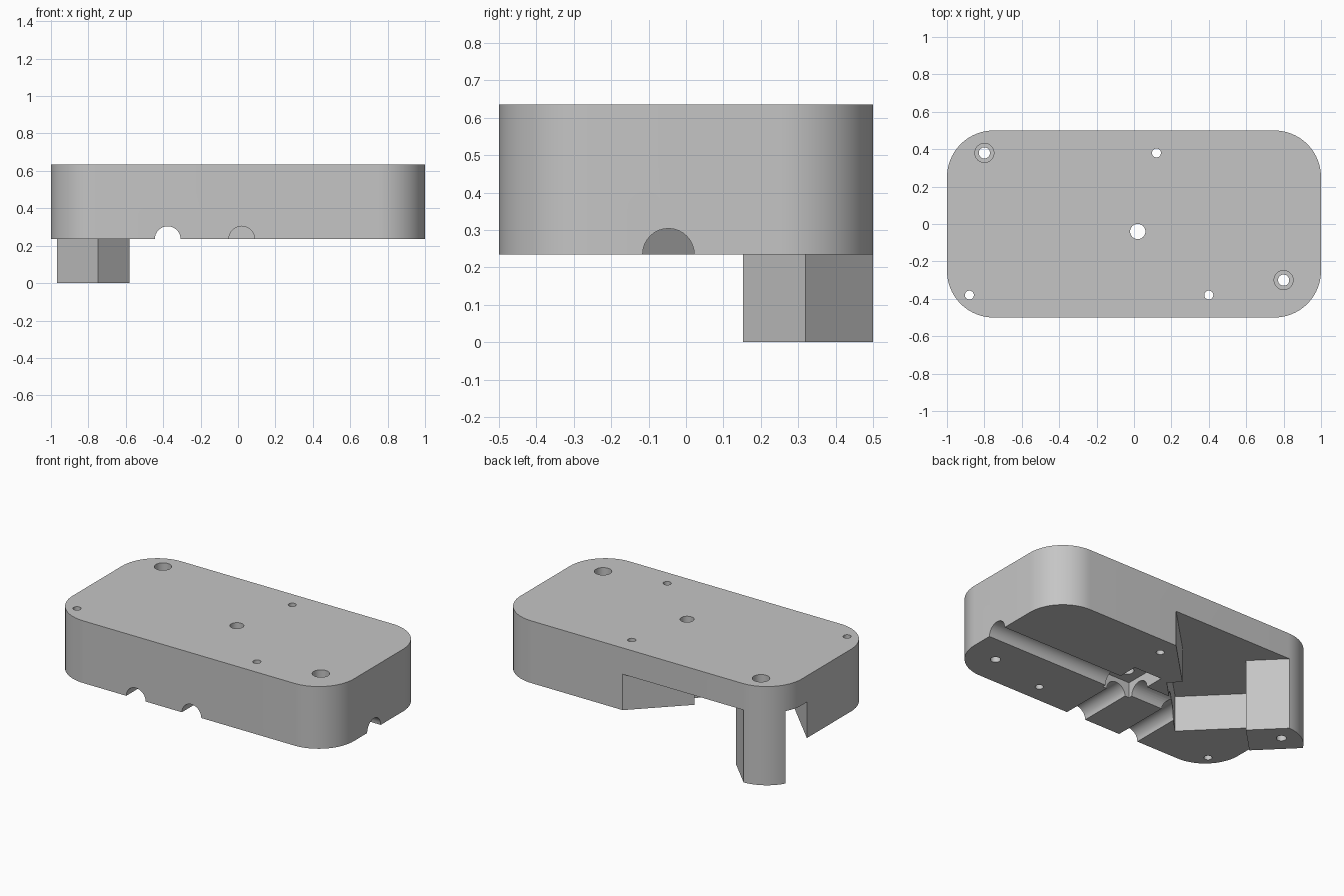
import bpy, bmesh, math
from mathutils import Matrix, Vector

cube = bpy.data.objects.get("Cube")
if cube:
    bpy.data.objects.remove(cube)

BASE, TOP, CEILING = 0.235, 0.635, 0.466   # housing underside, top, recess ceiling

grey = bpy.data.materials.new("plain grey")
grey.use_nodes = True
colour = (0.56, 0.56, 0.56, 1)
grey.diffuse_color = colour
grey.node_tree.nodes["Principled BSDF"].inputs["Base Color"].default_value = colour


def new_object(name, bm):
    bmesh.ops.recalc_face_normals(bm, faces=bm.faces)
    mesh = bpy.data.meshes.new(name)
    bm.to_mesh(mesh)
    bm.free()
    mesh.materials.append(grey)
    obj = bpy.data.objects.new(name, mesh)
    bpy.context.collection.objects.link(obj)
    return obj


def prism(name, outline, z0, z1):
    """Extrude a flat outline from z0 up to z1."""
    bm = bmesh.new()
    face = bm.faces.new([bm.verts.new((x, y, z0)) for x, y in outline])
    grown = bmesh.ops.extrude_face_region(bm, geom=[face])["geom"]
    bmesh.ops.translate(bm, vec=(0, 0, z1 - z0),
                        verts=[v for v in grown if isinstance(v, bmesh.types.BMVert)])
    return new_object(name, bm)


def rod(name, start, end, radius, sides=32):
    """Cylinder between two points."""
    a, b = Vector(start), Vector(end)
    turn = (b - a).to_track_quat('Z', 'Y').to_matrix().to_4x4()
    bm = bmesh.new()
    bmesh.ops.create_cone(bm, cap_ends=True, segments=sides, radius1=radius, radius2=radius,
                          depth=(b - a).length,
                          matrix=Matrix.Translation((a + b) / 2) @ turn)
    return new_object(name, bm)


def boolean(target, tool, operation='DIFFERENCE'):
    mod = target.modifiers.new(operation.lower(), 'BOOLEAN')
    mod.operation, mod.solver, mod.object = operation, 'EXACT', tool
    bpy.context.view_layer.objects.active = target
    bpy.ops.object.modifier_apply(modifier=mod.name)
    bpy.data.objects.remove(tool)


def rectangle(x0, x1, y0, y1):
    return [(x0, y0), (x1, y0), (x1, y1), (x0, y1)]


def diagonal(points):
    """Turn diagonal coordinates (x + y, y - x) into x, y."""
    return [((u - v) / 2, (u + v) / 2) for u, v in points]


def rounded_outline(half_x, half_y, radius, steps=20):
    points = []
    for corner, (sx, sy) in enumerate([(1, 1), (-1, 1), (-1, -1), (1, -1)]):
        for i in range(steps + 1):
            a = math.pi / 2 * (corner + i / steps)
            points.append((sx * (half_x - radius) + radius * math.cos(a),
                           sy * (half_y - radius) + radius * math.sin(a)))
    return points


# Rounded block, tall enough to hold the leg
housing = prism("housing_with_leg", rounded_outline(1, 0.5, 0.25), 0, TOP)

# Everything below the underside, plus the diagonal recess, except the leg
waste = prism("waste_cutter", rectangle(-1.5, 1.5, -1, 1), -0.5, BASE)
recess = diagonal([(-0.8, 0.27), (0, 0.27), (0, 0.4), (1.4, 0.4), (1.4, 2), (-0.8, 2)])
boolean(waste, prism("recess_cutter", recess, -0.3, CEILING), 'UNION')
leg = diagonal(rectangle(-0.595, -0.26, 0.9, 2.8))
boolean(waste, prism("leg_keeper", leg, -1, 1))
boolean(housing, waste)

# Pocket round the central hole
boolean(housing, prism("pocket_cutter", rectangle(-0.08, 0.12, -0.14, 0.15), 0.1, 0.335))

# Half-round channels in the underside
for start, end in [((0.02, -0.8, BASE), (0.02, 0, BASE)),
                   ((-0.376, -0.8, BASE), (-0.376, 0, BASE)),
                   ((1.3, -0.047, BASE), (-0.4, -0.047, BASE))]:
    boolean(housing, rod("channel_cutter", start, end, 0.069))

# Plain through holes
for x, y, radius in [(0.12, 0.38, 0.024), (-0.88, -0.38, 0.024),
                     (0.4, -0.38, 0.024), (0.02, -0.04, 0.041)]:
    boolean(housing, rod("hole_cutter", (x, y, -0.2), (x, y, 1), radius))

# Counterbored screw holes
for x, y in [(-0.8, 0.38), (0.8, -0.3)]:
    boolean(housing, rod("screw_cutter", (x, y, -0.2), (x, y, 1), 0.03))
    boolean(housing, rod("bore_cutter", (x, y, TOP - 0.2), (x, y, 1), 0.051))

# Smooth round walls, sharp edges
bpy.ops.object.select_all(action='DESELECT')
housing.select_set(True)
bpy.context.view_layer.objects.active = housing
bpy.ops.object.shade_smooth_by_angle(angle=math.radians(30))
